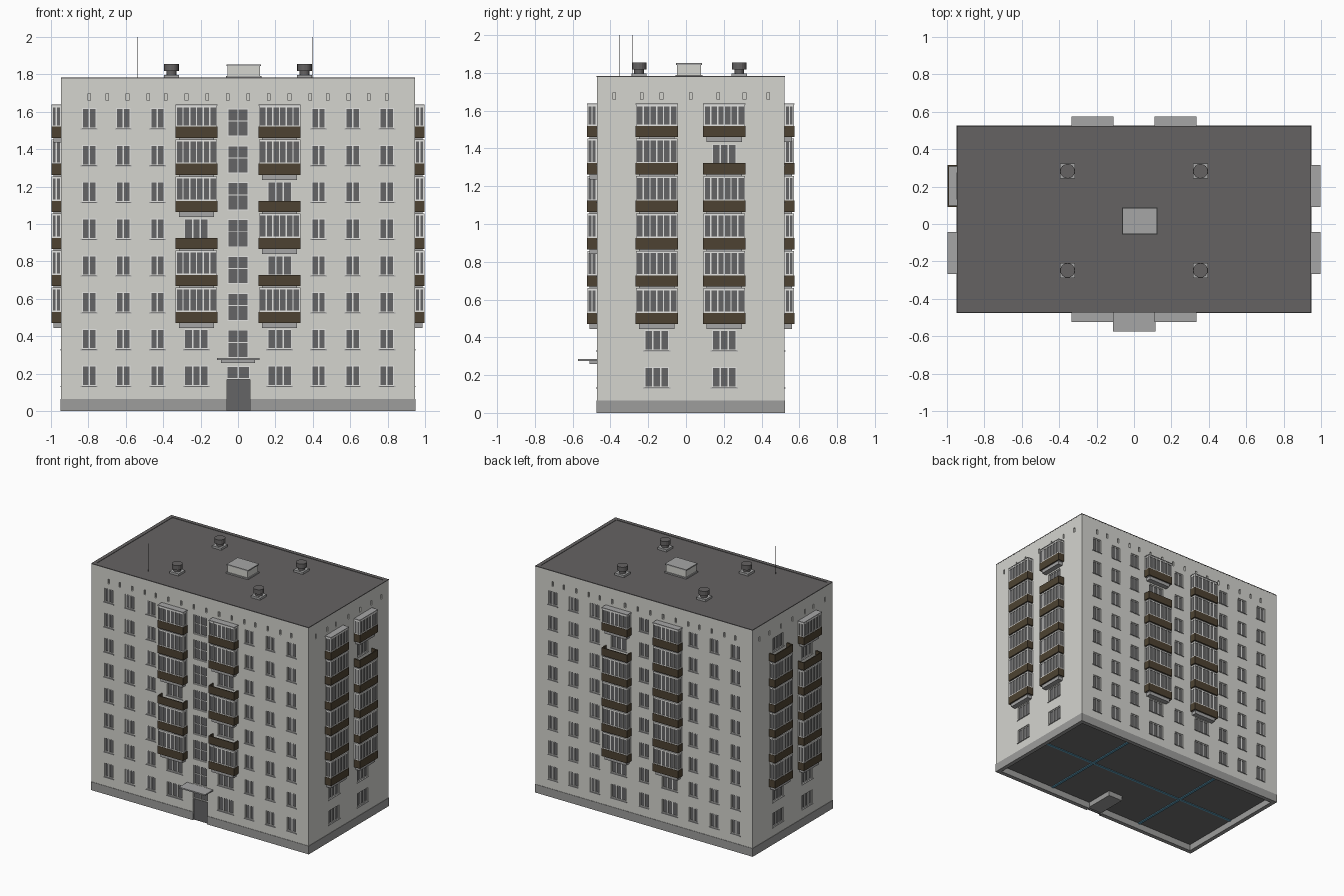
import bpy, bmesh, math
from mathutils import Matrix

if "Cube" in bpy.data.objects:
    bpy.data.objects.remove(bpy.data.objects["Cube"])

# ---- colours ----
def mat(name, r, g, b):
    m = bpy.data.materials.new(name)
    m.diffuse_color = (r, g, b, 1)
    m.use_nodes = True
    m.node_tree.nodes["Principled BSDF"].inputs["Base Color"].default_value = m.diffuse_color
    return m

WALL = mat("wall_grey", 0.66, 0.66, 0.625)
PLINTH = mat("plinth_grey", 0.34, 0.34, 0.335)
ROOF = mat("roof_dark", 0.13, 0.124, 0.124)
GLASS = mat("glass_grey", 0.13, 0.13, 0.133)
FRAME = mat("frame_white", 0.78, 0.78, 0.76)
BROWN = mat("balcony_brown", 0.075, 0.055, 0.032)
SLAB = mat("slab_grey", 0.38, 0.38, 0.38)
DARK = mat("underside_dark", 0.16, 0.16, 0.16)
BLUE = mat("cellar_blue", 0.12, 0.36, 0.52)

# ---- helpers: boxes are gathered per named part, then turned into objects ----
parts = {}

def box(part, x0, x1, y0, y1, z0, z1):
    bm = parts.setdefault(part, bmesh.new())
    c = Matrix.Translation(((x0 + x1) / 2, (y0 + y1) / 2, (z0 + z1) / 2))
    s = Matrix.Diagonal((abs(x1 - x0), abs(y1 - y0), abs(z1 - z0), 1))
    bmesh.ops.create_cube(bm, size=1, matrix=c @ s)

def cyl(part, x, y, r, z0, z1, n=16):
    bm = parts.setdefault(part, bmesh.new())
    bmesh.ops.create_cone(bm, cap_ends=True, segments=n, radius1=r, radius2=r,
                          depth=z1 - z0, matrix=Matrix.Translation((x, y, (z0 + z1) / 2)))

def make(name, material):
    me = bpy.data.meshes.new(name)
    bm = parts.pop(name)
    bm.to_mesh(me)
    bm.free()
    me.materials.append(material)
    ob = bpy.data.objects.new(name, me)
    bpy.context.collection.objects.link(ob)
    return ob

X, Y0, Y1, TOP = 0.945, -0.472, 0.522, 1.778
SIDES = {"front": (Y0, -1), "back": (Y1, 1), "right": (X, 1), "left": (-X, -1)}

def side_box(part, side, u0, u1, d0, d1, z0, z1):
    """Box on a facade: u runs along the wall, d is distance outward."""
    off, sgn = SIDES[side]
    a, b = off + sgn * d0, off + sgn * d1
    if side in ("front", "back"):
        box(part, u0, u1, min(a, b), max(a, b), z0, z1)
    else:
        box(part, min(a, b), max(a, b), u0, u1, z0, z1)

REC = 0.014

def window(side, u, z, w, h, panes, rail=None, sill=True):
    u0, u1 = u - w / 2, u + w / 2
    side_box("cutter", side, u0, u1, -REC, 0.03, z, z + h)
    side_box("window_glass", side, u0, u1, -REC - 0.002, -REC + 0.003, z, z + h)
    f, d0, d1 = 0.005, -REC, -REC + 0.008
    for i in range(panes + 1):
        c = u0 + f / 2 + (w - f) * i / panes
        t = f / 2 if i in (0, panes) else f * 0.8
        side_box("window_frames", side, c - t, c + t, d0, d1, z, z + h)
    for c in [z + f / 2, z + h - f / 2] + ([z + h * rail] if rail else []):
        side_box("window_frames", side, u0, u1, d0, d1 - 0.0005, c - f / 2, c + f / 2)
    if sill:
        side_box("window_sills", side, u0 - 0.007, u1 + 0.007, -REC, 0.004, z - 0.006, z)

PITCH = 0.198

def balcony(side, u, floor, glazed):
    hw, dep, t = 0.112, 0.052, 0.008
    z = 0.47 + PITCH * (floor - 3)
    zp = z + 0.06
    side_box("balcony_slabs", side, u - hw + 0.018, u + hw - 0.018, -0.005, dep - 0.012, z - 0.026, z)
    side_box("balcony_slabs", side, u - hw + t, u + hw - t, -0.005, dep - t, z, z + 0.006)
    # three parapet panels
    side_box("balcony_parapets", side, u - hw, u + hw, dep - t, dep, z, zp)
    for s in (-1, 1):
        a, b = sorted((u + s * hw, u + s * (hw - t)))
        side_box("balcony_parapets", side, a, b, -0.005, dep - t, z, zp)
    if not glazed:
        window(side, u, 0.135 + 0.1965 * (floor - 1), 0.13, 0.108, 3)
        return
    # glazed box with white bars
    zt = z + (PITCH if floor < 8 else 0.18) - 0.008
    side_box("balcony_glass", side, u - hw + 0.006, u + hw - 0.006, -0.005, dep - 0.006, zp - 0.01, zt)
    for i in range(7):
        c = u - hw + 0.005 + (2 * hw - 0.01) * i / 6
        side_box("balcony_frames", side, c - 0.0035, c + 0.0035, dep - 0.009, dep - 0.002, zp, zt)
    for s in (-1, 1):
        a, b = sorted((u + s * (hw - 0.002), u + s * (hw - 0.009)))
        for d in (0, dep / 2 - 0.004):
            side_box("balcony_frames", side, a, b, d, d + 0.007, zp, zt)
    for a, b in ((zp, zp + 0.007), (zt - 0.011, zt)):
        side_box("balcony_frames", side, u - hw + 0.0025, u + hw - 0.0025, 0, dep - 0.0025, a, b)
    if floor == 8:
        side_box("balcony_roofs", side, u - hw, u + hw, -0.005, dep, zt, zt + 0.007)

# ---- facades: ordinary windows ----
for i in range(8):
    z = 0.135 + 0.1965 * i
    for side in ("front", "back"):
        for u in (0.43, 0.613, 0.795):
            for s in (-1, 1):
                window(side, s * u, z, 0.076, 0.108, 2)
    window("back", 0, z, 0.076, 0.108, 2)

# ---- balcony columns; the listed floors are open ----
COLUMNS = [("front", -0.222, [5]), ("front", 0.222, [6, 4]),
           ("back", 0.222, [7]), ("back", -0.222, []),
           ("right", -0.155, []), ("right", 0.203, [7]),
           ("left", 0.203, [8]), ("left", -0.155, [7])]
for side, u, opened in COLUMNS:
    for i in range(2):
        window(side, u, 0.135 + 0.1965 * i, 0.13, 0.108, 3)
    for floor in range(3, 9):
        balcony(side, u, floor, floor not in opened)

# ---- stair windows, entrance and canopy ----
for i in range(7):
    window("front", 0, 0.285 + 0.197 * i, 0.114, 0.15, 2, rail=0.55, sill=False)
window("front", 0.002, 0.172, 0.124, 0.07, 2, sill=False)
side_box("cutter", "front", -0.06, 0.064, -REC, 0.03, -0.1, 0.17)
side_box("entrance_door", "front", -0.06, 0.064, -REC - 0.004, -REC + 0.004, 0, 0.17)
side_box("entrance_canopy", "front", -0.112, 0.114, -0.005, 0.101, 0.274, 0.284)
side_box("canopy_beam", "front", -0.09, 0.092, -0.005, 0.04, 0.258, 0.274)

# ---- small attic vents, recessed ----
for u in (0.055, 0.165, 0.275, 0.385, 0.48, 0.59, 0.698, 0.795):
    for side in ("front", "back"):
        for s in (-1, 1):
            side_box("cutter", side, s * u - 0.007, s * u + 0.007, -REC, 0.03, 1.66, 1.697)
for u in (-0.38, -0.235, -0.13, 0.025, 0.17, 0.31, 0.435):
    for side in ("left", "right"):
        side_box("cutter", side, u - 0.007, u + 0.007, -REC, 0.03, 1.66, 1.697)

# ---- plinth ring, open below, with a gap for the door ----
p = 0.003
for a, b in ((-X - p, -0.06), (0.064, X + p)):
    box("plinth", a, b, Y0 - p, Y0 + 0.03, 0, 0.065)
box("plinth", -X - p, X + p, Y1 - 0.03, Y1 + p, 0, 0.065)
for s in (-1, 1):
    a, b = sorted((s * (X + p), s * (X - 0.03)))
    box("plinth", a, b, Y0 + 0.03, Y1 - 0.03, 0, 0.065)
box("entrance_floor", -0.06, 0.064, Y0 + 0.02, Y0 + 0.26, 0.01, 0.052)
for x in (-0.42, 0.42):
    box("cellar_strips", x - 0.01, x + 0.01, Y0 + 0.03, Y1 - 0.03, 0.044, 0.051)
box("cellar_strips", -X + 0.03, X - 0.03, 0.018, 0.036, 0.045, 0.051)

# ---- roof, low rim, stair head, ventilators, aerials ----
box("roof_deck", -X + 0.02, X - 0.02, Y0 + 0.02, Y1 - 0.02, TOP - 0.01, TOP + 0.002)
r = 0.001
for a, b in ((Y0 - r, Y0 + 0.028), (Y1 - 0.028, Y1 + r)):
    box("roof_rim", -X - r, X + r, a, b, TOP - 0.001, TOP + 0.005)
for s in (-1, 1):
    a, b = sorted((s * (X + r), s * (X - 0.028)))
    box("roof_rim", a, b, Y0 + 0.028, Y1 - 0.028, TOP - 0.001, TOP + 0.005)
box("roof_hatch", -0.056, 0.118, -0.048, 0.08, TOP, 1.845)
box("roof_hatch_cap", -0.062, 0.124, -0.053, 0.085, 1.843, 1.852)
box("roof_hatch_cap", -0.064, 0.126, -0.055, 0.087, TOP, 1.79)
for x in (-0.355, 0.355):
    for y in (-0.248, 0.282):
        box("ventilator_bases", x - 0.04, x + 0.04, y - 0.04, y + 0.04, TOP, 1.797)
        cyl("ventilator_heads", x, y, 0.026, 1.797, 1.82)
        cyl("ventilator_heads", x, y, 0.039, 1.818, 1.854)
for x, y in ((-0.535, -0.35), (0.4, -0.285)):
    cyl("roof_aerials", x, y, 0.001, TOP, 2.0, 6)

# ---- main block with the window recesses cut out ----
box("building_walls", -X, X, Y0, Y1, 0.05, TOP)
walls = make("building_walls", WALL)
cutter = make("cutter", WALL)
cutter.hide_render = True
mod = walls.modifiers.new("recesses", 'BOOLEAN')
mod.operation, mod.solver, mod.object = 'DIFFERENCE', 'EXACT', cutter
bpy.context.view_layer.objects.active = walls
walls.select_set(True)
bpy.ops.object.modifier_apply(modifier=mod.name)
bpy.data.objects.remove(cutter)
walls.data.materials.clear()
walls.data.materials.append(WALL)
walls.data.materials.append(DARK)
for f in walls.data.polygons:
    f.material_index = 1 if f.normal.z < -0.9 and f.center.z < 0.06 else 0

# ---- everything else, one object per part ----
COLOUR = {"window_glass": GLASS, "window_frames": FRAME, "window_sills": SLAB,
          "balcony_slabs": SLAB, "balcony_parapets": BROWN, "balcony_glass": GLASS,
          "balcony_frames": FRAME, "balcony_roofs": SLAB, "entrance_door": GLASS,
          "entrance_canopy": SLAB, "canopy_beam": SLAB, "plinth": PLINTH,
          "entrance_floor": PLINTH, "cellar_strips": BLUE, "roof_deck": ROOF,
          "roof_rim": ROOF, "roof_hatch": WALL, "roof_hatch_cap": SLAB,
          "ventilator_bases": SLAB, "ventilator_heads": ROOF, "roof_aerials": ROOF}
for name, m in COLOUR.items():
    make(name, m)
